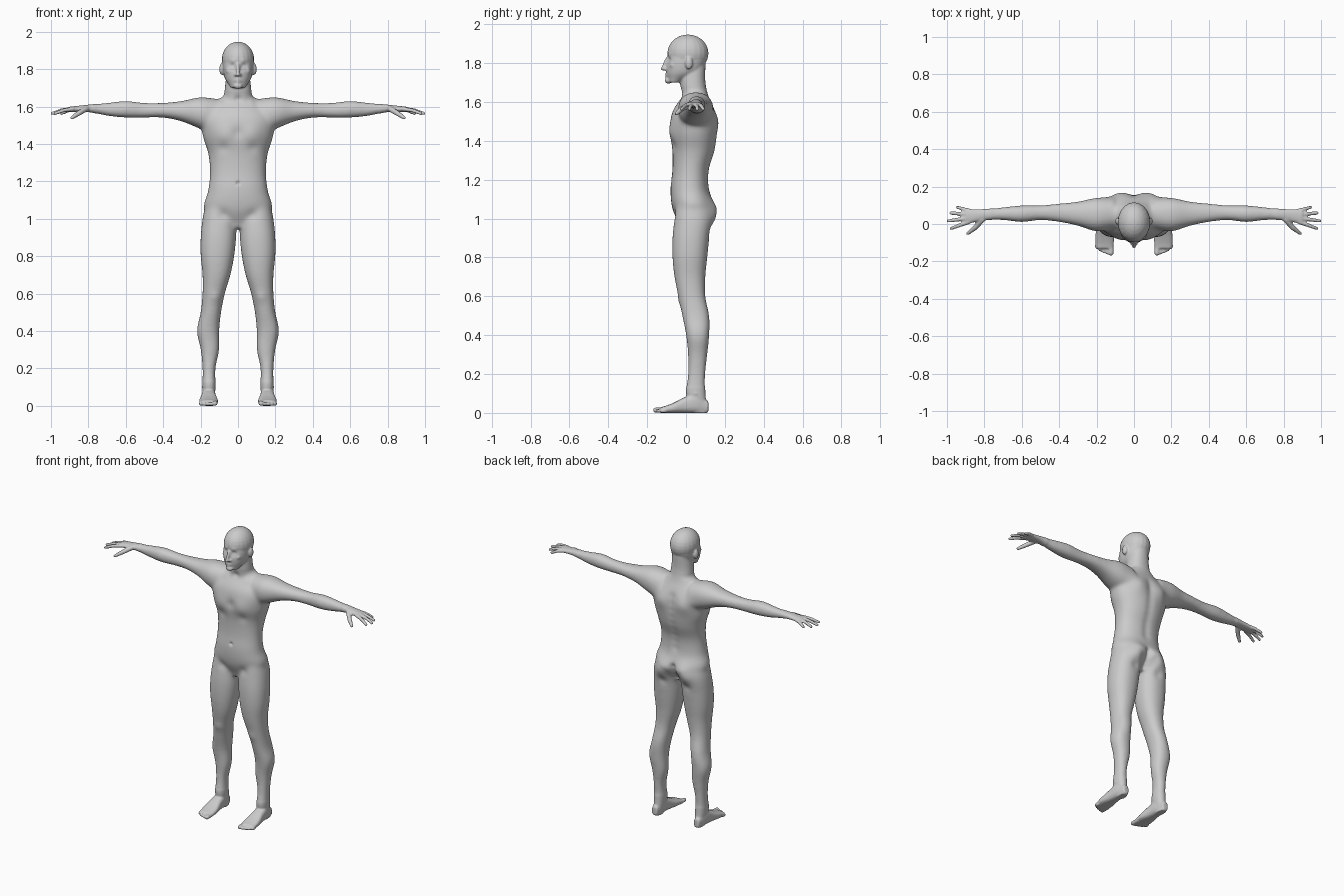
import bpy
import bmesh
import math
from mathutils import Matrix, Vector

default_cube = bpy.data.objects.get("Cube")
if default_cube:
    bpy.data.objects.remove(default_cube, do_unlink=True)

SIDES = 32
STEPS = 6
ARM_HEIGHT = 1.6
FOOT_CENTRE = .157
bm = bmesh.new()


def spline(values):
    """Catmull-Rom samples through evenly spaced values."""
    samples = []
    for i in range(len(values) - 1):
        a, b, c = values[max(i - 1, 0)], values[i], values[i + 1]
        d = values[min(i + 2, len(values) - 1)]
        for step in range(STEPS):
            t = step / STEPS
            samples.append(b + t * (c - a + t * (2 * a - 5 * b + 4 * c - d
                                                 + t * (3 * (b - c) + d - a))) / 2)
    return samples + [values[-1]]


def loft(axis, start, stop, low_a, high_a, low_b, high_b, side=1, power=.9):
    """Skin rounded sections spaced evenly along an axis, bounded by four profiles."""
    bounds = list(zip(*(spline(profile) for profile in (low_a, high_a, low_b, high_b))))
    rings = []
    for i, (a_min, a_max, b_min, b_max) in enumerate(bounds):
        ring = []
        for k in range(SIDES):
            c, s = math.cos(math.tau * k / SIDES), math.sin(math.tau * k / SIDES)
            co = [(a_min + a_max + (a_max - a_min) * math.copysign(abs(c) ** power, c)) / 2,
                  (b_min + b_max + (b_max - b_min) * math.copysign(abs(s) ** power, s)) / 2]
            co.insert(axis, start + (stop - start) * i / (len(bounds) - 1))
            ring.append(bm.verts.new((co[0] * side, co[1], co[2])))
        rings.append(ring)
    for lower, upper in zip(rings, rings[1:]):
        for k in range(SIDES):
            following = (k + 1) % SIDES
            bm.faces.new((lower[k], lower[following], upper[following], upper[k]))
    bm.faces.new(rings[0])
    bm.faces.new(rings[-1])


def central_loft(start, stop, half_width, front, back):
    loft(2, start, stop, [-w for w in half_width], half_width, front, back)


def ellipsoid(centre, size, side=1):
    place = Matrix.Translation((centre[0] * side, centre[1], centre[2]))
    bmesh.ops.create_uvsphere(bm, u_segments=20, v_segments=14, radius=1,
                              matrix=place @ Matrix.Diagonal((*size, 1)))


def chain(points, radii, side=1):
    """Rounded tapering chain, used for digits and facial features."""
    points = [Vector((x * side, y, z)) for x, y, z in points]
    for point, radius in zip(points, radii):
        ellipsoid(point, (radius, radius, radius))
    for i in range(len(points) - 1):
        way = points[i + 1] - points[i]
        place = Matrix.Translation((points[i] + points[i + 1]) / 2)
        bmesh.ops.create_cone(bm, cap_ends=True, segments=16, radius1=radii[i],
                              radius2=radii[i + 1], depth=way.length,
                              matrix=place @ way.to_track_quat('Z', 'Y').to_matrix().to_4x4())


# Torso
central_loft(.95, 1.65,
             half_width=[.08, .18, .16, .15, .16, .19, .19, .09],
             front=[-.03, -.07, -.08, -.07, -.07, -.08, -.07, -.01],
             back=[.09, .14, .12, .12, .15, .16, .15, .11])

# Neck
central_loft(1.6, 1.8, half_width=[.08, .07, .06], front=[-.02, -.03, -.03], back=[.12, .1, .1])

# Face and skull
central_loft(1.7, 1.85, half_width=[.04, .07, .08, .08],
             front=[-.09, -.1, -.1, -.09], back=[-.03, .07, .1, .11])
ellipsoid((0, .01, 1.85), (.087, .106, .097))

# Nose and chin
chain([(0, -.097, 1.825), (0, -.11, 1.795), (0, -.12, 1.77)], [.008, .009, .01])
ellipsoid((0, -.09, 1.71), (.025, .02, .016))

for side in (-1, 1):
    # Leg, from the sole up into the hip
    loft(2, 0, 1.1, side=side,
         low_a=[.13, .12, .12, .1, .1, .09, .07, .04, .02, .01, .01, .02],
         high_a=[.18, .19, .19, .2, .22, .2, .19, .19, .2, .2, .19, .17],
         low_b=[.03, 0, .01, .01, 0, -.02, -.04, -.06, -.07, -.07, -.06, -.05],
         high_b=[.11, .1, .1, .11, .12, .12, .1, .1, .11, .12, .13, .11])

    # Foot, from the heel forward
    half_width = [.02, .034, .04, .05, .047]
    loft(1, .115, -.13, side=side, power=.75,
         low_a=[FOOT_CENTRE - w for w in half_width],
         high_a=[FOOT_CENTRE + w for w in half_width],
         low_b=[0] * len(half_width), high_b=[.06, .1, .08, .05, .03])
    ellipsoid((FOOT_CENTRE, .05, .1), (.037, .016, .02), side)

    # Toes, from the big one outward
    for i in range(5):
        radius = .01 if i else .014
        x = .123 + i * .019
        tip = -.156 + i * i * .002
        chain([(x, -.11, radius), (x, tip, radius)], [radius, radius], side)

    # Arm and palm, from inside the chest to the knuckles
    drop = [.15, .12, .08, .06, .06, .06, .05, .03, .03]
    rise = [.04, .05, .03, .02, .02, .03, .02, .01, 0]
    loft(0, .1, .9, side=side,
         low_a=[-.03, -.04, -.01, .01, .02, .01, .02, .02, 0],
         high_a=[.14, .14, .12, .11, .1, .1, .09, .08, .08],
         low_b=[ARM_HEIGHT - d for d in drop], high_b=[ARM_HEIGHT + r for r in rise])

    # Fingers, fanned out from the wrist
    for i, length in enumerate((.16, .19, .206, .2)):
        angle = .28 - .21 * i
        points = [(.79 + length * t * math.cos(angle), .045 + length * t * math.sin(angle),
                   ARM_HEIGHT - .012 - .025 * t ** 4) for t in (.5, .75, 1)]
        chain(points, [.012, .0105, .009], side)

    # Thumb
    chain([(.81, .025, 1.59), (.85, -.02, 1.565), (.888, -.05, 1.54)], [.016, .014, .01], side)

    # Ear, cheekbone, nostril wing and lips
    ellipsoid((.087, .015, 1.8), (.013, .02, .032), side)
    ellipsoid((.042, -.066, 1.79), (.024, .02, .02), side)
    ellipsoid((.011, -.104, 1.77), (.009, .012, .008), side)
    for height in (1.732, 1.746):
        chain([(0, -.102, height), (.022, -.092, 1.739)], [.006, .004], side)

# Merge all parts into one continuous skin
bmesh.ops.recalc_face_normals(bm, faces=bm.faces)
mesh = bpy.data.meshes.new("body_parts")
bm.to_mesh(mesh)
bm.free()
body = bpy.data.objects.new("body", mesh)
bpy.context.collection.objects.link(body)
merge = body.modifiers.new("merge", 'REMESH')
merge.mode = 'VOXEL'
merge.voxel_size = .0055
graph = bpy.context.evaluated_depsgraph_get()
skin = bpy.data.meshes.new_from_object(body.evaluated_get(graph))
body.modifiers.remove(merge)
body.data = skin
bpy.data.meshes.remove(mesh)

# Soften the large forms more than the hands, feet and face
bm = bmesh.new()
bm.from_mesh(skin)
broad = [v for v in bm.verts if abs(v.co.x) < .76 and .13 < v.co.z < 1.68]
for verts, rounds in ((broad, 30), (list(bm.verts), 2)):
    for _ in range(rounds):
        bmesh.ops.smooth_vert(bm, verts=verts, factor=.5, use_axis_x=True,
                              use_axis_y=True, use_axis_z=True)
bm.normal_update()

# Anatomy pressed in or pulled out along the depth: offset, height, radius, push
front_strokes = {
    "eye_socket": (.032, 1.814, .017, .014),
    "eyelid": (.032, 1.811, .009, -.006),
    "brow": (.03, 1.84, .015, -.005),
    "throat": (0, 1.64, .02, .008),
    "collar_bone": (.08, 1.62, .02, -.006),
    "chest": (.08, 1.45, .06, -.012),
    "chest_crease": (.08, 1.38, .03, .006),
    "breast_bone": (0, 1.46, .03, .006),
    "navel": (0, 1.19, .01, .01),
    "groin_fold": (.08, 1.02, .03, .006),
    "knee_cap": (.12, .58, .03, -.005),
}
back_strokes = {
    "shoulder_blade": (.09, 1.5, .06, .016),
    "buttock": (.08, 1.03, .06, .03),
    "buttock_fold": (.09, .94, .03, -.008),
}
for i in range(9):
    back_strokes[f"spine_{i}"] = (0, 1.18 + i * .045, .028, -.006)
for i in range(4):
    back_strokes[f"cleft_{i}"] = (0, .97 + i * .03, .02, -.015)

for facing, strokes in ((-1, front_strokes), (1, back_strokes)):
    turned = [(v, v.normal.y * facing) for v in bm.verts
              if v.normal.y * facing > 0 and abs(v.co.x) < .3]
    for offset, height, radius, push in strokes.values():
        for vert, weight in turned:
            distance = math.hypot(abs(vert.co.x) - offset, vert.co.z - height) / radius
            if distance < 2.2:
                vert.co.y += push * weight * math.exp(-distance ** 2)
bm.to_mesh(skin)
bm.free()

# Plain grey finish
grey = bpy.data.materials.new("plain_grey")
grey.use_nodes = True
colour = (.6, .6, .6, 1)
grey.diffuse_color = colour
grey.node_tree.nodes["Principled BSDF"].inputs["Base Color"].default_value = colour
skin.materials.clear()
skin.materials.append(grey)
skin.name = "body"
skin.shade_smooth()
